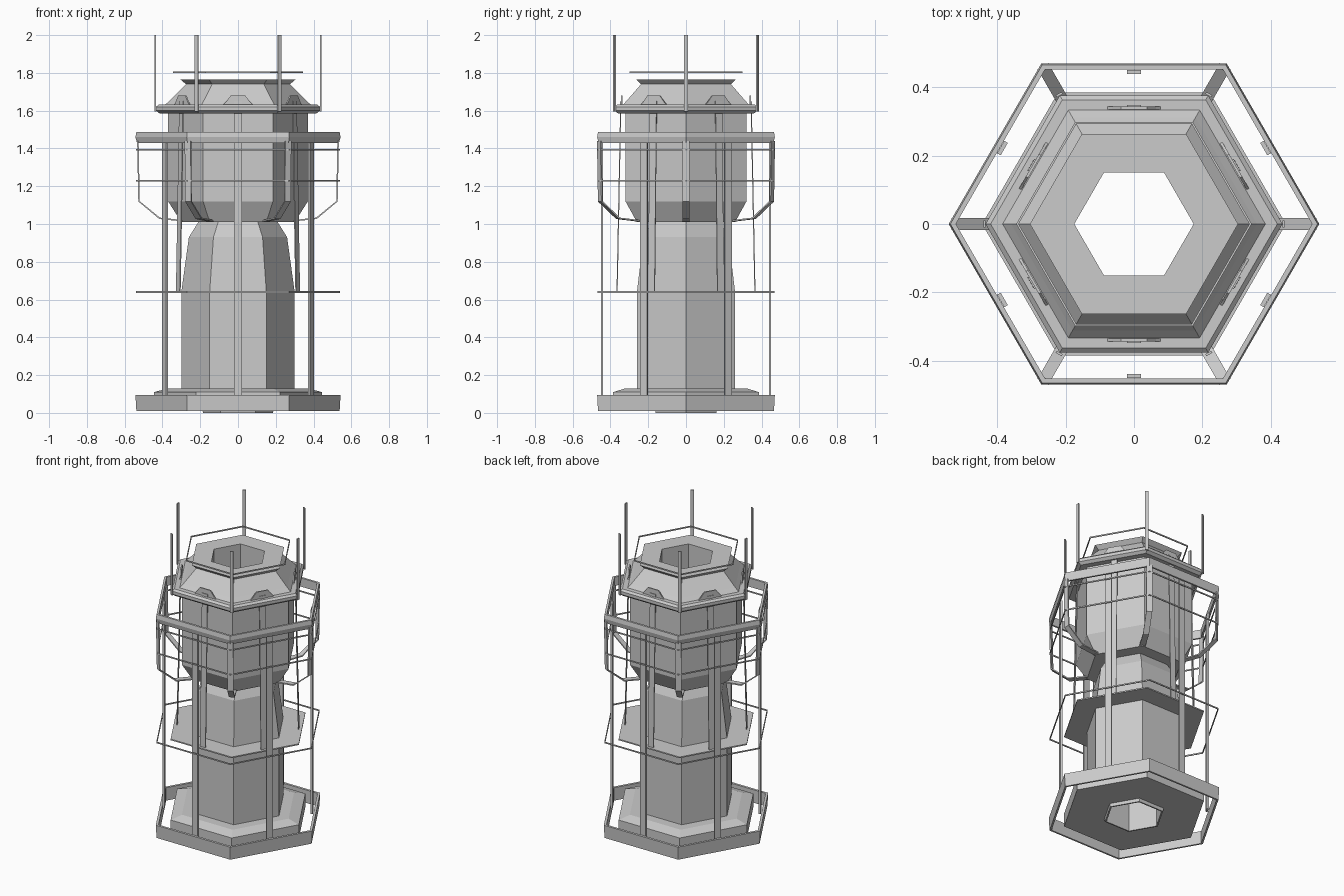
import bpy, bmesh, math
from mathutils import Vector, Matrix

if "Cube" in bpy.data.objects:
    bpy.data.objects.remove(bpy.data.objects["Cube"])

grey = bpy.data.materials.new("light_grey")
grey.diffuse_color = (0.6, 0.6, 0.6, 1)
grey.use_nodes = True
grey.node_tree.nodes["Principled BSDF"].inputs["Base Color"].default_value = grey.diffuse_color


def finish(name, bm):
    bmesh.ops.recalc_face_normals(bm, faces=bm.faces)
    me = bpy.data.meshes.new(name)
    bm.to_mesh(me)
    bm.free()
    me.materials.append(grey)
    ob = bpy.data.objects.new(name, me)
    bpy.context.collection.objects.link(ob)
    return ob


def hex_lathe(name, profile):
    """Closed (radius, z) profile swept around a hexagon, corners on the x axis."""
    bm = bmesh.new()
    rings = [[bm.verts.new((r * math.cos(k * math.pi / 3), r * math.sin(k * math.pi / 3), z))
              for r, z in profile] for k in range(6)]
    n = len(profile)
    for k in range(6):
        a, b = rings[k], rings[(k + 1) % 6]
        for i in range(n):
            j = (i + 1) % n
            bm.faces.new((a[i], b[i], b[j], a[j]))
    return finish(name, bm)


def strip(bm, path, width, thick, angle):
    """Flat strip following a (radius, z) path, turned to the given angle."""
    rot = Matrix.Rotation(angle, 4, 'Z')
    secs = []
    for i, (r, z) in enumerate(path):
        p0, p1 = Vector(path[max(i - 1, 0)]), Vector(path[min(i + 1, len(path) - 1)])
        t = (p1 - p0).normalized()
        n = Vector((-t.y, t.x)) * thick / 2
        secs.append([bm.verts.new(rot @ Vector((r + s * n.x, w * width / 2, z + s * n.y)))
                     for s, w in ((-1, -1), (1, -1), (1, 1), (-1, 1))])
    for a, b in zip(secs, secs[1:]):
        for i in range(4):
            j = (i + 1) % 4
            bm.faces.new((a[i], a[j], b[j], b[i]))
    bm.faces.new(secs[0])
    bm.faces.new(secs[-1])


def strips(name, path, width, thick, offset):
    bm = bmesh.new()
    for k in range(6):
        strip(bm, path, width, thick, math.radians(60 * k + offset))
    finish(name, bm)


# Hollow core: foot drum, shaft, head, crown
hex_lathe("foot_drum", [(.175, 0), (.185, 0), (.19, .02), (.445, .02), (.445, .11),
                        (.37, .13), (.175, .13)])
hex_lathe("shaft", [(.175, .13), (.30, .13), (.30, .64), (.26, .93), (.21, 1.01), (.175, 1.01)])
hex_lathe("head", [(.175, 1.01), (.30, 1.01), (.37, 1.12), (.37, 1.59), (.175, 1.59)])
hex_lathe("crown_flange", [(.175, 1.59), (.415, 1.585), (.435, 1.60), (.435, 1.62),
                           (.42, 1.632), (.175, 1.632)])
hex_lathe("crown", [(.175, 1.632), (.385, 1.632), (.36, 1.655), (.275, 1.74),
                    (.305, 1.765), (.175, 1.765)])
hex_lathe("middle_plate", [(.29, .637), (.445, .637), (.445, .645), (.29, .645)])

# Outer cage bands
hex_lathe("base_band", [(.525, .01), (.538, .01), (.543, .095), (.525, .095)])
hex_lathe("upper_band", [(.522, 1.43), (.535, 1.43), (.543, 1.46), (.538, 1.487), (.522, 1.487)])

# Thin wire hoops
for name, r, z in (("lower_hoop", .54, .64), ("middle_hoop", .54, 1.23),
                   ("upper_hoop", .54, 1.392), ("top_hoop", .345, 1.803)):
    hex_lathe(name, [(r - .007, z - .004), (r, z - .004), (r, z + .004), (r - .007, z + .004)])

# Posts on face centres, bent arms and aerials on the corners
strips("cage_posts", [(.445, .09), (.445, 1.44)], .042, .012, 30)
strips("corner_arms", [(.53, 1.44), (.524, 1.12), (.415, 1.03), (.27, 1.015)], .036, .008, 0)
strips("aerials", [(.438, 1.595), (.438, 2.0)], .02, .007, 0)

# Leaning face strips with a trapezoid tab at the top
strips("leaning_strips", [(.365, .64), (.345, 1.65)], .04, .006, 30)
bm = bmesh.new()
for k in range(6):
    rot = Matrix.Rotation(math.radians(60 * k + 30), 4, 'Z')
    sides = [[bm.verts.new(rot @ Vector((r, y, z)))
              for y, z in ((-.085, 1.625), (.085, 1.625), (.065, 1.645), (.038, 1.68),
                           (-.038, 1.68), (-.065, 1.645))] for r in (.336, .344)]
    bm.faces.new(sides[0])
    bm.faces.new(sides[1])
    for i in range(6):
        j = (i + 1) % 6
        bm.faces.new((sides[0][i], sides[0][j], sides[1][j], sides[1][i]))
finish("strip_tabs", bm)
